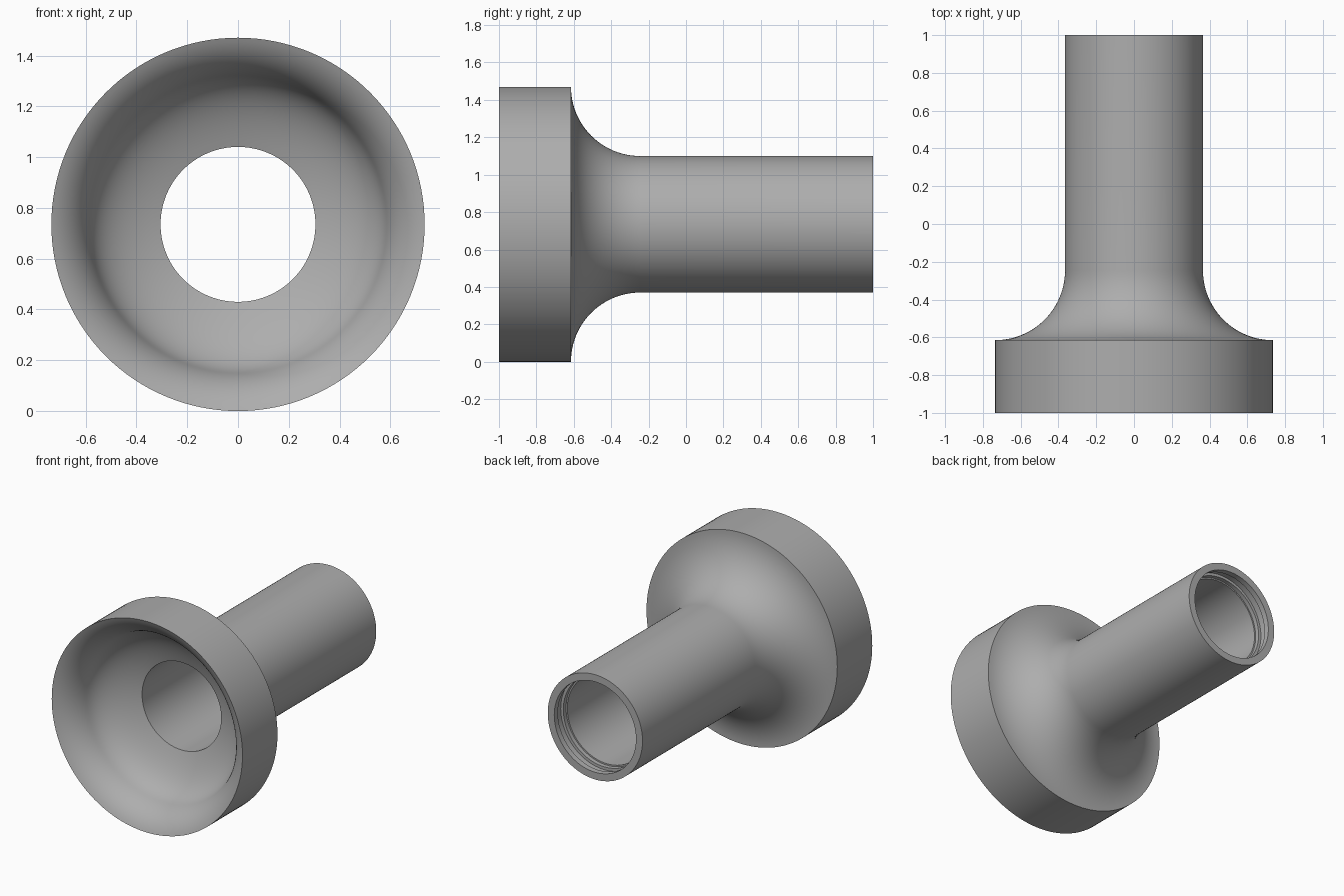
import bpy, bmesh, math
from mathutils import Vector

cube = bpy.data.objects.get("Cube")
if cube:
    bpy.data.objects.remove(cube, do_unlink=True)

RIM = 0.735      # outer radius of the cup
STEM = 0.365     # outer radius of the tube
BORE = 0.305     # radius of the through hole
SEGMENTS = 128

grey = bpy.data.materials.new("plain grey")
grey.use_nodes = True
colour = (0.42, 0.42, 0.42, 1)
grey.diffuse_color = colour
grey.node_tree.nodes["Principled BSDF"].inputs["Base Color"].default_value = colour


def bezier(a, b, c, d, steps=14):
    """Points (radius, y) along a cubic curve."""
    pts = []
    for i in range(steps + 1):
        t = i / steps
        u = 1 - t
        pts.append(tuple(u**3 * p + 3 * u * u * t * q + 3 * u * t * t * r + t**3 * s
                         for p, q, r, s in zip(a, b, c, d)))
    return pts


# Cup interior: rounded lip, steep wall, then a shallow bowl to the bore
lip = bezier((RIM, -1), (0.66, -0.97), (0.61, -0.91), (0.585, -0.83))
bowl = bezier((0.585, -0.83), (0.555, -0.73), (0.46, -0.67), (BORE, -0.62))

# Quarter-round shoulder between the cup and the tube
shoulder = []
for i in range(25):
    a = math.pi / 2 * i / 24
    shoulder.append((RIM - (RIM - STEM) * math.sin(a),
                     -0.245 - 0.37 * math.cos(a)))

# Stepped groove inside the open end of the tube
socket = [(0.315, 1), (0.315, 0.96), (0.335, 0.96), (0.335, 0.90),
          (0.315, 0.90), (0.315, 0.87), (BORE, 0.87)]

profile = shoulder + [(STEM, 1)] + socket + bowl[::-1] + lip[::-1][1:]

# Turn the closed profile around the long axis
bm = bmesh.new()
rings = []
for k in range(SEGMENTS):
    a = math.tau * k / SEGMENTS
    rings.append([bm.verts.new((r * math.cos(a), y, RIM + r * math.sin(a)))
                  for r, y in profile])
n = len(profile)
for k in range(SEGMENTS):
    here, after = rings[k], rings[(k + 1) % SEGMENTS]
    for i in range(n):
        j = (i + 1) % n
        bm.faces.new((here[i], here[j], after[j], after[i]))
bmesh.ops.recalc_face_normals(bm, faces=bm.faces)

mesh = bpy.data.meshes.new("flared_tube")
bm.to_mesh(mesh)
bm.free()
mesh.materials.append(grey)
tube = bpy.data.objects.new("flared_tube", mesh)
bpy.context.collection.objects.link(tube)

bpy.ops.object.select_all(action="DESELECT")
tube.select_set(True)
bpy.context.view_layer.objects.active = tube
bpy.ops.object.shade_smooth_by_angle(angle=math.radians(30))
